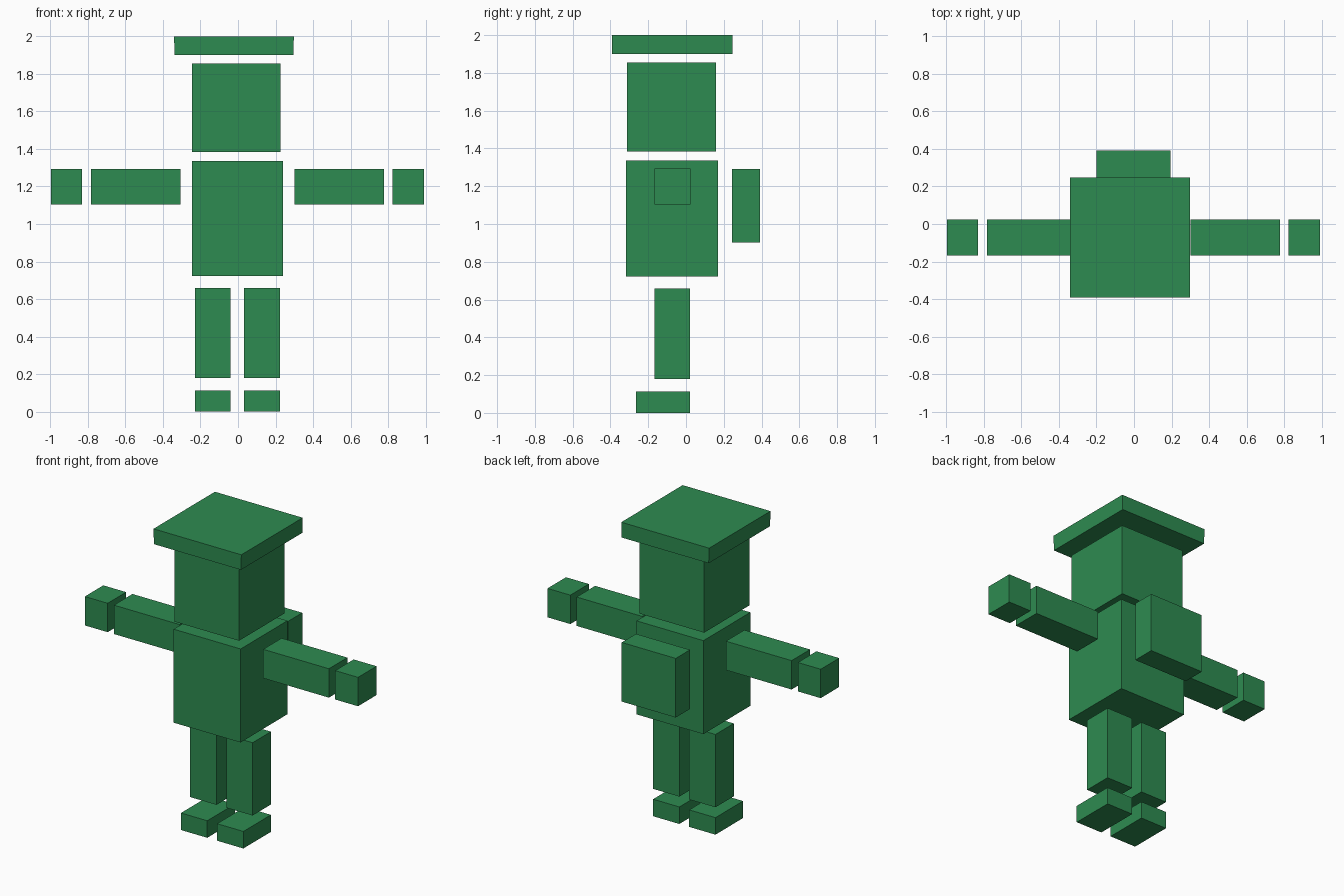
import bpy
from mathutils import Matrix, Vector
import bmesh

if "Cube" in bpy.data.objects:
    bpy.data.objects.remove(bpy.data.objects["Cube"])

green = bpy.data.materials.new("green")
green.diffuse_color = (0.027, 0.26, 0.082, 1)
green.use_nodes = True
green.node_tree.nodes["Principled BSDF"].inputs["Base Color"].default_value = green.diffuse_color

CENTRE = -0.003  # x of the body's symmetry plane


def box(name, x, y, z, flare=0.0):
    """Box from (min, max) ranges; flare widens the top along x."""
    lo, hi = Vector((x[0], y[0], z[0])), Vector((x[1], y[1], z[1]))
    bm = bmesh.new()
    bmesh.ops.create_cube(bm, size=1, matrix=Matrix.Translation((lo + hi) / 2)
                          @ Matrix.Diagonal((*(hi - lo), 1)))
    mid = (lo.x + hi.x) / 2
    for v in bm.verts:
        if v.co.z < (lo.z + hi.z) / 2:
            v.co.x += flare if v.co.x < mid else -flare
    mesh = bpy.data.meshes.new(name)
    bm.to_mesh(mesh)
    bm.free()
    mesh.materials.append(green)
    bpy.context.collection.objects.link(bpy.data.objects.new(name, mesh))


def pair(name, x, y, z):
    """Matching boxes either side of the symmetry plane."""
    box(name + "_left", (CENTRE + x[0], CENTRE + x[1]), y, z)
    box(name + "_right", (CENTRE - x[1], CENTRE - x[0]), y, z)


# Hat, head, torso and backpack
box("hat", (-0.341, 0.298), (-0.391, 0.247), (1.9, 2.0), flare=0.003)
box("head", (-0.244, 0.226), (-0.312, 0.16), (1.385, 1.855))
box("torso", (-0.246, 0.241), (-0.317, 0.17), (0.722, 1.337))
box("backpack", (-0.199, 0.194), (0.243, 0.391), (0.903, 1.292))

# Limbs
pair("arm", (0.304, 0.782), (-0.168, 0.024), (1.104, 1.294))
pair("hand", (0.828, 0.994), (-0.168, 0.024), (1.104, 1.294))
pair("leg", (0.036, 0.227), (-0.168, 0.022), (0.18, 0.659))
pair("foot", (0.036, 0.227), (-0.264, 0.022), (0.0, 0.112))
